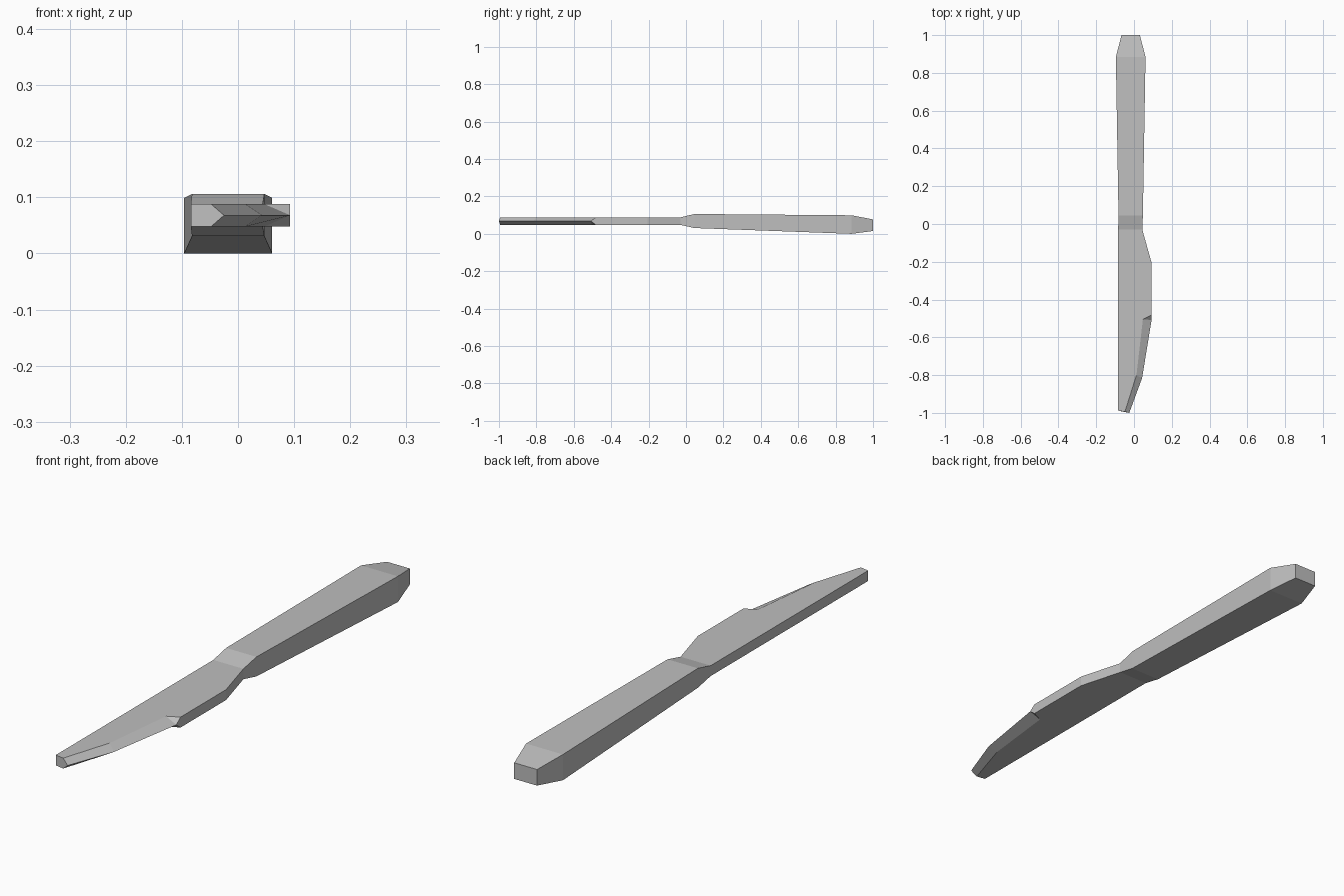
import bpy
import bmesh

cube = bpy.data.objects.get("Cube")
if cube:
    bpy.data.objects.remove(cube)

# Single steel colour
steel = bpy.data.materials.new("steel_grey")
steel.use_nodes = True
colour = (0.52, 0.52, 0.52, 1)
steel.diffuse_color = colour
steel.node_tree.nodes["Principled BSDF"].inputs["Base Color"].default_value = colour


def ring(spine, shoulder, edge, low, high):
    """Five corners: two on the spine, two on the shoulder, one on the edge."""
    mid = (low + high) / 2
    return [(*spine, high), (*shoulder, high), (*edge, mid),
            (*shoulder, low), (*spine, low)]


def handle(y, left, right, low, high):
    return ring((left, y), (right, y), (right, y), low, high)


def blade(spine_y, shoulder, edge):
    return ring((-0.084, spine_y), shoulder, edge, 0.048, 0.088)


def loft(name, rings):
    """Skin consecutive rings, cap both ends and merge shared corners."""
    bm = bmesh.new()
    loops = [[bm.verts.new(p) for p in r] for r in rings]
    for a, b in zip(loops, loops[1:]):
        for i in range(len(a)):
            j = (i + 1) % len(a)
            bm.faces.new((a[i], a[j], b[j], b[i]))
    bm.faces.new(loops[0])
    bm.faces.new(loops[-1])
    bmesh.ops.remove_doubles(bm, verts=bm.verts, dist=0.0005)
    bmesh.ops.dissolve_limit(bm, angle_limit=0.004, verts=bm.verts, edges=bm.edges)
    bmesh.ops.recalc_face_normals(bm, faces=bm.faces)
    mesh = bpy.data.meshes.new(name)
    bm.to_mesh(mesh)
    bm.free()
    mesh.materials.append(steel)
    obj = bpy.data.objects.new(name, mesh)
    bpy.context.collection.objects.link(obj)


# Handle, neck and blade run as one piece from the butt to the tip
loft("table_knife", [
    handle(1.0, -0.066, 0.031, 0.015, 0.077),
    handle(0.885, -0.096, 0.061, 0.0, 0.099),
    handle(0.045, -0.082, 0.047, 0.031, 0.106),
    blade(-0.03, (0.044, -0.03), (0.044, -0.03)),
    blade(-0.2, (0.093, -0.205), (0.093, -0.205)),
    # Notch where the ground edge begins
    blade(-0.5, (0.093, -0.482), (0.093, -0.508)),
    blade(-0.5, (0.047, -0.505), (0.093, -0.508)),
    # Ground edge narrowing to the tip
    blade(-0.8, (0.013, -0.8), (0.043, -0.815)),
    blade(-0.988, (-0.048, -0.994), (-0.025, -1.0)),
])
